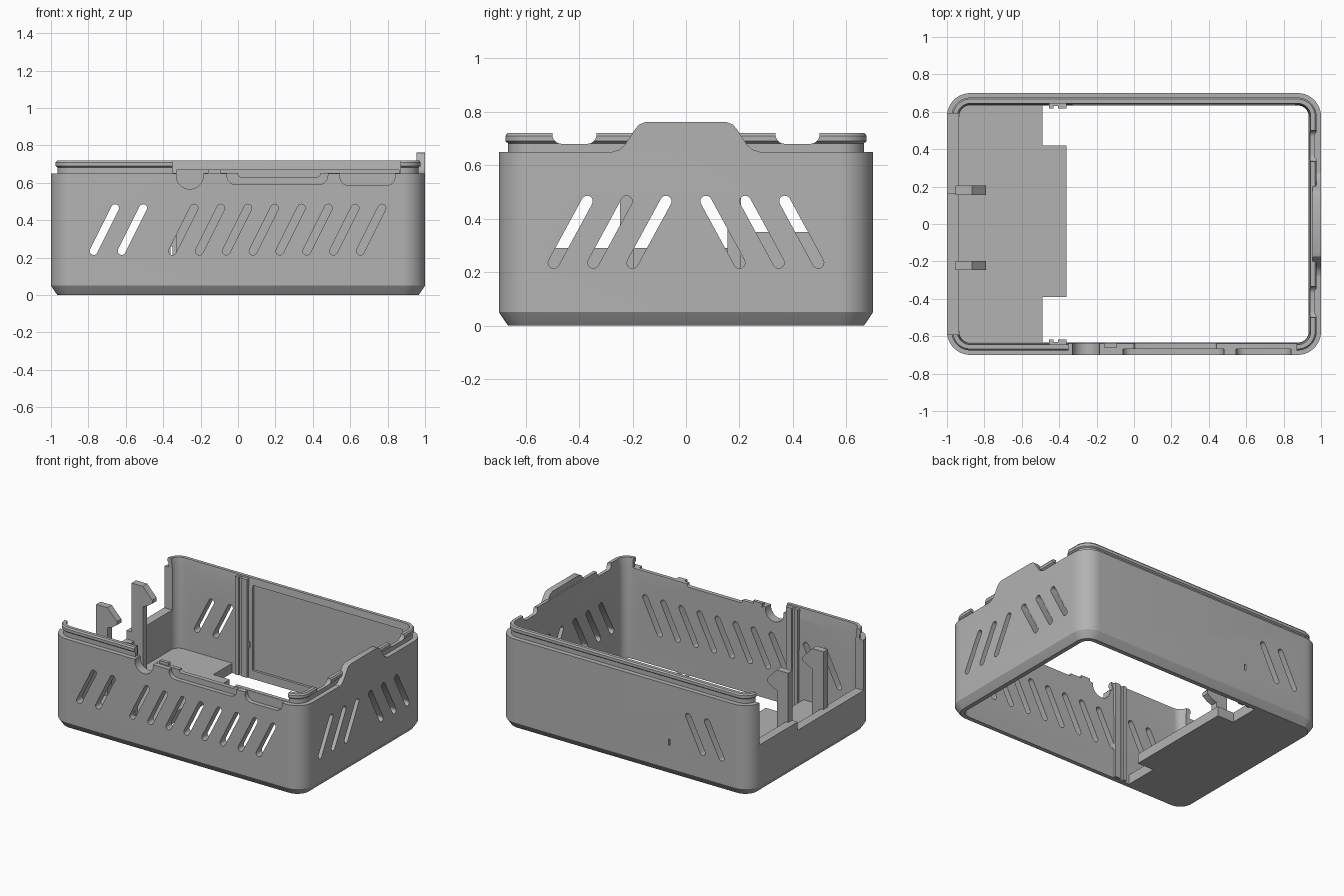
import bpy, bmesh, math

if "Cube" in bpy.data.objects:
    bpy.data.objects.remove(bpy.data.objects["Cube"])

grey = bpy.data.materials.new("plain grey")
grey.diffuse_color = (0.45, 0.45, 0.45, 1)
grey.use_nodes = True
grey.node_tree.nodes["Principled BSDF"].inputs["Base Color"].default_value = grey.diffuse_color


def finish(bm, name):
    bmesh.ops.recalc_face_normals(bm, faces=bm.faces[:])
    me = bpy.data.meshes.new(name)
    bm.to_mesh(me)
    bm.free()
    me.materials.append(grey)
    ob = bpy.data.objects.new(name, me)
    bpy.context.collection.objects.link(ob)
    return ob


def add_prism(bm, pts, axis, lo, hi):
    """Extrude a 2D outline along x, y or z."""
    place = {"x": lambda a, b, t: (t, a, b),
             "y": lambda a, b, t: (a, t, b),
             "z": lambda a, b, t: (a, b, t)}[axis]
    r0 = [bm.verts.new(place(a, b, lo)) for a, b in pts]
    r1 = [bm.verts.new(place(a, b, hi)) for a, b in pts]
    n = len(pts)
    bm.faces.new(r0)
    bm.faces.new(r1[::-1])
    for i in range(n):
        bm.faces.new((r0[i], r0[(i + 1) % n], r1[(i + 1) % n], r1[i]))


def prism(name, pts, axis, lo, hi):
    bm = bmesh.new()
    add_prism(bm, pts, axis, lo, hi)
    return finish(bm, name)


def rect(a0, a1, b0, b1):
    return [(a0, b0), (a1, b0), (a1, b1), (a0, b1)]


def cup(a0, a1, b0, b1, r, n=8):
    """Rectangle whose two lower corners are rounded."""
    pts = [(a0, b1)]
    for cx, start in ((a0 + r, math.pi), (a1 - r, 1.5 * math.pi)):
        for i in range(n + 1):
            t = start + math.pi / 2 * i / n
            p = (cx + r * math.cos(t), b0 + r + r * math.sin(t))
            if math.dist(p, pts[-1]) > 1e-4:
                pts.append(p)
    return pts + [(a1, b1)]


def slot(a0, a1, b0=0.235, b1=0.465, r=0.021, n=8):
    """Slanted capsule outline."""
    ang = math.atan2(b1 - b0, a1 - a0)
    pts = []
    for (a, b), start in (((a1, b1), ang - math.pi / 2), ((a0, b0), ang + math.pi / 2)):
        for i in range(n + 1):
            t = start + math.pi * i / n
            pts.append((a + r * math.cos(t), b + r * math.sin(t)))
    return pts


def cut(target, prisms):
    bm = bmesh.new()
    for p in prisms:
        add_prism(bm, *p)
    tool = finish(bm, "cutter")
    tool.hide_render = True
    mod = target.modifiers.new("cut", "BOOLEAN")
    mod.operation = "DIFFERENCE"
    mod.solver = "EXACT"
    mod.object = tool
    bpy.context.view_layer.objects.active = target
    bpy.ops.object.modifier_apply(modifier="cut")
    bpy.data.objects.remove(tool)


# wall shell: rounded rectangles (inset from 1.0 x 0.7, height)
def ring(bm, inset, z, n=10):
    hx, hy, r = 1 - inset, 0.7 - inset, 0.125 - inset
    out = []
    for k, (sx, sy) in enumerate(((1, 1), (-1, 1), (-1, -1), (1, -1))):
        for i in range(n + 1):
            t = math.pi / 2 * (k + i / n)
            out.append(bm.verts.new((sx * (hx - r) + r * math.cos(t),
                                     sy * (hy - r) + r * math.sin(t), z)))
    return out


bm = bmesh.new()
levels = [(0.035, 0), (0.028, 0.008), (0.0, 0.05), (0.0, 0.65), (0.034, 0.65), (0.034, 0.682),
          (0.024, 0.69), (0.024, 0.71), (0.032, 0.72), (0.055, 0.72), (0.063, 0.64), (0.066, 0)]
rings = [ring(bm, *lv) for lv in levels]
for a, b in zip(rings, rings[1:] + rings[:1]):
    for i in range(len(a)):
        j = (i + 1) % len(a)
        bm.faces.new((a[i], a[j], b[j], b[i]))
walls = finish(bm, "case_walls")

# slanted vents: front and back pair, front row, mirrored side groups
vents = [(slot(x, x + 0.115), "y", -0.8, 0.8) for x in (-0.772, -0.622)]
vents += [(slot(-0.35 + 0.1435 * i, -0.235 + 0.1435 * i), "y", -0.8, -0.55) for i in range(8)]
for s in (-1, 1):
    for y in (0.20, 0.347, 0.495):
        vents.append((slot(s * y, s * (y - 0.125)), "x", 0.85, 1.1))
vents.append((rect(-0.362, -0.35, 0.215, 0.26), "y", 0.6, 0.8))
cut(walls, vents)

# front rim removed, left wall lowered, right rim notched
cut(walls, [
    (rect(-0.35, 0.87, 0.652, 0.9), "y", -0.8, -0.6),
    (rect(-0.59, 0.16, 0.29, 0.9), "x", -1.1, -0.85),
    (cup(-0.50, -0.335, 0.68, 0.9, 0.035), "x", 0.9, 1.1),
    (cup(0.335, 0.50, 0.68, 0.9, 0.035), "x", 0.9, 1.1),
])
cut(walls, [(rect(0.15, 0.59, 0.35, 0.9), "x", -1.1, -0.85)])

# connector openings along the front edge, and back panel recess
cut(walls, [
    (cup(-0.33, -0.185, 0.567, 0.9, 0.0724), "y", -0.8, -0.6),
    (cup(-0.06, 0.48, 0.59, 0.9, 0.05), "y", -0.8, -0.668),
    (cup(0.545, 0.84, 0.585, 0.9, 0.05), "y", -0.8, -0.668),
    (rect(-0.33, 0.86, 0.06, 0.67), "y", 0.55, 0.652),
])
cut(walls, [(cup(0.0, 0.44, 0.632, 0.9, 0.015), "y", -0.8, -0.6)])

# raised tab on the right wall
half = [(0.275, 0.651), (0.25, 0.658), (0.23, 0.675), (0.19, 0.735), (0.175, 0.753), (0.15, 0.762)]
tab = [(0.275, 0.6)] + half + [(-y, z) for y, z in half[::-1]] + [(-0.275, 0.6)]
prism("right_tab", tab, "x", 0.955, 1.0)

# partial floor with a wider tongue
floor = [(-0.905, -0.65), (-0.49, -0.65), (-0.49, -0.39), (-0.36, -0.39), (-0.36, 0.42),
         (-0.49, 0.42), (-0.49, 0.65), (-0.905, 0.65), (-0.95, 0.605), (-0.95, -0.605)]
prism("floor", floor, "z", 0, 0.07)

# vertical guide ribs on the long walls
for s, side in ((-1, "front"), (1, "back")):
    for x0, x1, depth in ((-0.455, -0.43, 0.618), (-0.405, -0.362, 0.618), (-0.43, -0.405, 0.632)):
        prism(side + "_rib", rect(x0, x1, *sorted((s * depth, s * 0.655))), "z", 0.005, 0.71)

# hooked clip posts on the left
clip = [(-0.955, 0.03), (-0.865, 0.03), (-0.865, 0.56), (-0.825, 0.575), (-0.79, 0.60),
        (-0.79, 0.625), (-0.865, 0.705), (-0.955, 0.705)]
for y in (-0.222, 0.18):
    prism("clip_post", clip, "y", y - 0.025, y + 0.025)

# small bump on the front edge
prism("front_bump", rect(-0.16, -0.09, 0.62, 0.672), "y", -0.66, -0.637)

for ob in bpy.context.scene.objects:
    bpy.ops.object.select_all(action="DESELECT")
    ob.select_set(True)
    bpy.context.view_layer.objects.active = ob
    bpy.ops.object.shade_smooth_by_angle(angle=math.radians(25))
